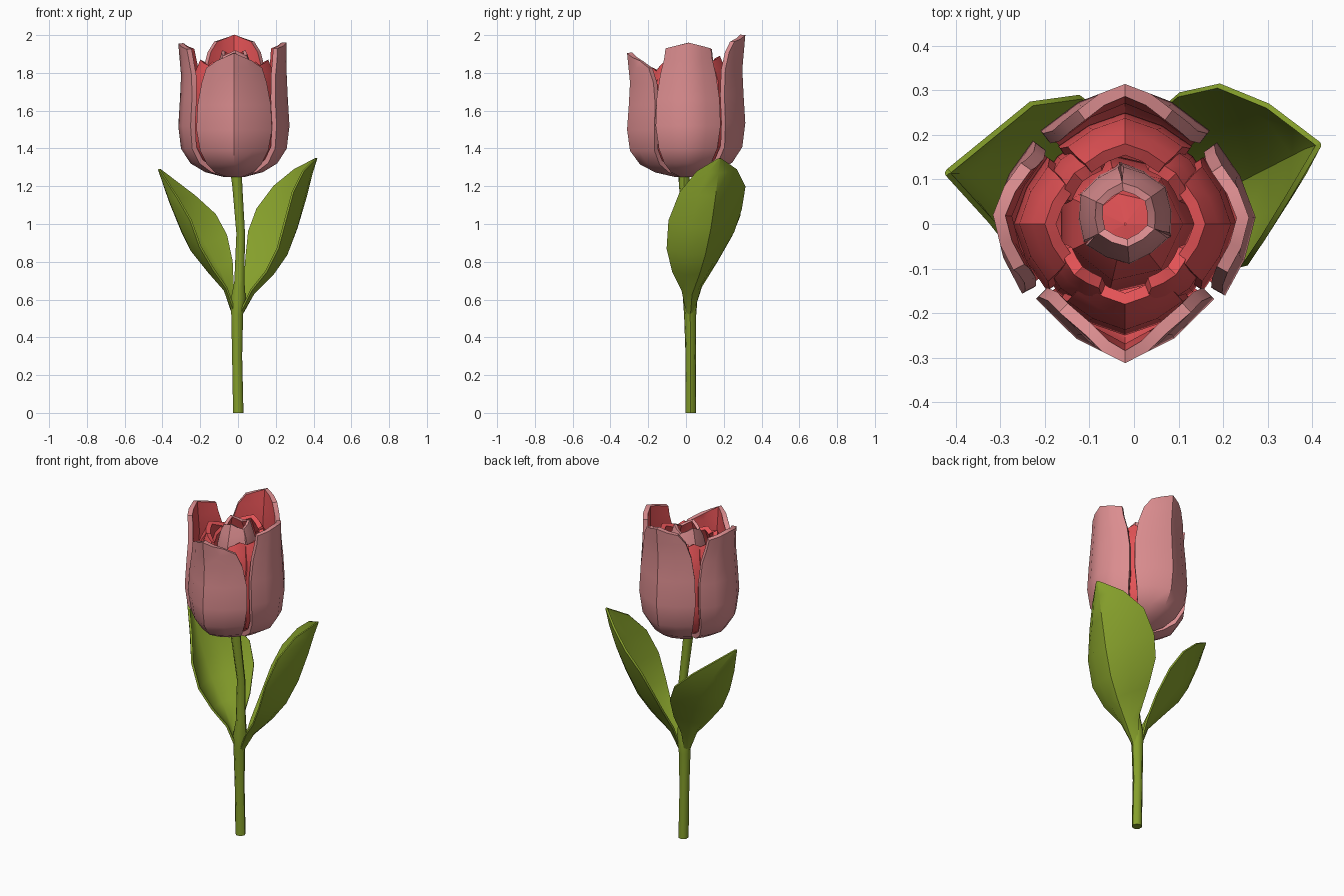
import bpy, math
from mathutils import Vector

if "Cube" in bpy.data.objects:
    bpy.data.objects.remove(bpy.data.objects["Cube"])


def material(name, rgb):
    m = bpy.data.materials.new(name)
    m.diffuse_color = (*rgb, 1)
    m.use_nodes = True
    m.node_tree.nodes["Principled BSDF"].inputs["Base Color"].default_value = m.diffuse_color
    return m


GREEN = material("leaf green", (0.235, 0.345, 0.024))
PINK = material("petal pink", (0.72, 0.27, 0.28))
RED = material("inner red", (0.77, 0.085, 0.092))


def sheet(name, rows, mats, thick, offset, angle=35):
    """Skin a grid of points, give it thickness and shade it."""
    n = len(rows[0])
    verts = [p for r in rows for p in r]
    faces = [(i * n + j, i * n + j + 1, (i + 1) * n + j + 1, (i + 1) * n + j)
             for i in range(len(rows) - 1) for j in range(n - 1)]
    me = bpy.data.meshes.new(name)
    me.from_pydata(verts, [], faces)
    ob = bpy.data.objects.new(name, me)
    bpy.context.collection.objects.link(ob)
    for m in mats:
        me.materials.append(m)
    bpy.ops.object.select_all(action='DESELECT')
    bpy.context.view_layer.objects.active = ob
    ob.select_set(True)
    if thick:
        mod = ob.modifiers.new("thickness", 'SOLIDIFY')
        mod.thickness, mod.offset = thick, offset
        mod.material_offset = len(mats) - 1      # inner side takes the last colour
        bpy.ops.object.modifier_apply(modifier=mod.name)
    bpy.ops.object.shade_smooth_by_angle(angle=math.radians(angle))
    return ob


# Petal profile: height fraction, distance from axis, half width (both relative)
PROFILE = [(0, .2, .2), (.035, .52, .5), (.10, .78, .72), (.21, .95, .9),
           (.38, 1, 1), (.58, .97, .97), (.76, .95, .86), (.88, .97, .74)]
ACROSS = (-1, -.55, 0, .55, 1)


def petal(name, deg, top, dist, width, curve, top_w, mats, base=1.25,
          thick=.028, drop=.03, flare=1.0, y=0):
    a = math.radians(deg)
    out = Vector((math.cos(a), math.sin(a), 0))
    side = Vector((-out.y, out.x, 0))
    rows = []
    for f, d, w in PROFILE + [(1, flare, top_w)]:
        if f == .88:                              # lean smoothly to the rim
            d = (.95 + flare) / 2
        row = []
        for s in ACROSS:
            r = dist * d - width * w * curve * abs(s) ** 1.6
            z = base + f * (top - base) - (drop * abs(s) if f == 1 else 0)
            row.append(Vector((-.02, y, z)) + out * r + side * width * w * s)
        rows.append(row)
    sheet(name, rows, mats, thick, -1)


# Four outer petals, pink outside and red inside
petal("front_petal", -90, 1.905, .312, .20, .72, .46, [PINK, RED], drop=.04)
petal("back_petal", 90, 2.0, .314, .19, .55, .56, [PINK, RED], drop=.035)
petal("left_petal", 176, 1.955, .297, .172, .45, .7, [PINK, RED])
petal("right_petal", 3, 1.96, .293, .172, .45, .7, [PINK, RED], flare=.95)

# Second layer: red petals filling the diagonal gaps
for k, deg in enumerate((-135, -45, 45, 135)):
    petal(f"inner_petal_{k + 1}", deg, 1.86, .215, .12, .3, .5, [RED],
          base=1.27, flare=.75)

# Third layer: red petals lining the outer ones and leaning inwards
for k, (deg, top) in enumerate(((-90, 1.83), (0, 1.87), (90, 1.89), (180, 1.87))):
    petal(f"lining_petal_{k + 1}", deg, top, .25, .15, .5, .6, [RED],
          base=1.28, flare=.72)

# Closed bud in the centre around a red core
for k, deg in enumerate((-90, 30, 150)):
    petal(f"bud_petal_{k + 1}", deg + 5, 1.92, .115, .105, .55, .6,
          [PINK, RED], base=1.35, thick=.018, flare=.62, y=.02)
ring = [2 * math.pi * i / 7 for i in range(8)]
sheet("flower_core", [[(-.02 + r * math.cos(t), r * math.sin(t), z) for t in ring]
                      for r, z in ((.05, 1.27), (.13, 1.32), (.16, 1.45),
                                   (.13, 1.7), (.07, 1.79), (.002, 1.8))],
      [RED], 0, 0)

# Seven-sided stem swept along a gentle bend: x, y, z, radius
path = [(0, .025, 0, .029), (-.006, .025, .3, .028), (-.006, .022, .52, .033),
        (0, .022, .61, .04), (.006, .02, .7, .028), (.013, .012, .95, .024),
        (-.005, -.01, 1.2, .028), (-.012, -.01, 1.28, .032)]
stem = sheet("stem", [[(x + r * math.cos(t), y + r * math.sin(t), z) for t in ring]
                      for x, y, z, r in path], [GREEN], 0, 0, 60)
cap = bpy.data.meshes.new("stem_base")
cap.from_pydata([(.029 * math.cos(t), .025 + .029 * math.sin(t), 0)
                 for t in ring[:-1]], [], [tuple(reversed(range(7)))])
cap.materials.append(GREEN)
bpy.context.collection.objects.link(bpy.data.objects.new("stem_base", cap))


def leaf(name, front, rib, back, tip):
    """Cupped leaf between a front edge, a midrib and a back edge."""
    rows = []
    for f, m, b in zip(front, rib, back):
        f, m, b = Vector(f), Vector(m), Vector(b)
        # half-way points bulge outward so the blade is rounded
        q1 = (f + m) / 2 + (m - (f + b) / 2) * .22
        q2 = (b + m) / 2 + (m - (f + b) / 2) * .22
        rows.append([f, q1, m, q2, b])
    t = Vector(tip)
    rows.append([t + (p - t) * .03 for p in rows[-1]])
    sheet(name, rows, [GREEN], .012, 0, 40)


leaf("right_leaf",
     [(.01, .005, .53), (.07, -.02, .65), (.15, -.07, .75), (.21, -.1, .87),
      (.25, -.09, 1.02), (.29, -.03, 1.17), (.345, .06, 1.28)],
     [(.018, .022, .52), (.08, .03, .63), (.18, .07, .74), (.25, .10, .84),
      (.31, .13, .98), (.36, .155, 1.15), (.39, .17, 1.27)],
     [(.01, .038, .54), (.03, .08, .68), (.04, .17, .82), (.055, .25, .96),
      (.10, .29, 1.08), (.19, .31, 1.2), (.30, .265, 1.29)],
     (.415, .178, 1.35))

leaf("left_leaf",
     [(-.015, .005, .53), (-.06, -.02, .66), (-.13, -.06, .76), (-.20, -.09, .88),
      (-.25, -.085, 1.02), (-.32, .005, 1.14)],
     [(-.025, .022, .52), (-.07, .03, .65), (-.15, .06, .75), (-.24, .09, .86),
      (-.295, .105, .96), (-.36, .115, 1.12)],
     [(-.015, .038, .54), (-.025, .08, .67), (-.03, .16, .80), (-.06, .24, .94),
      (-.12, .285, 1.05), (-.23, .27, 1.15)],
     (-.42, .115, 1.295))
